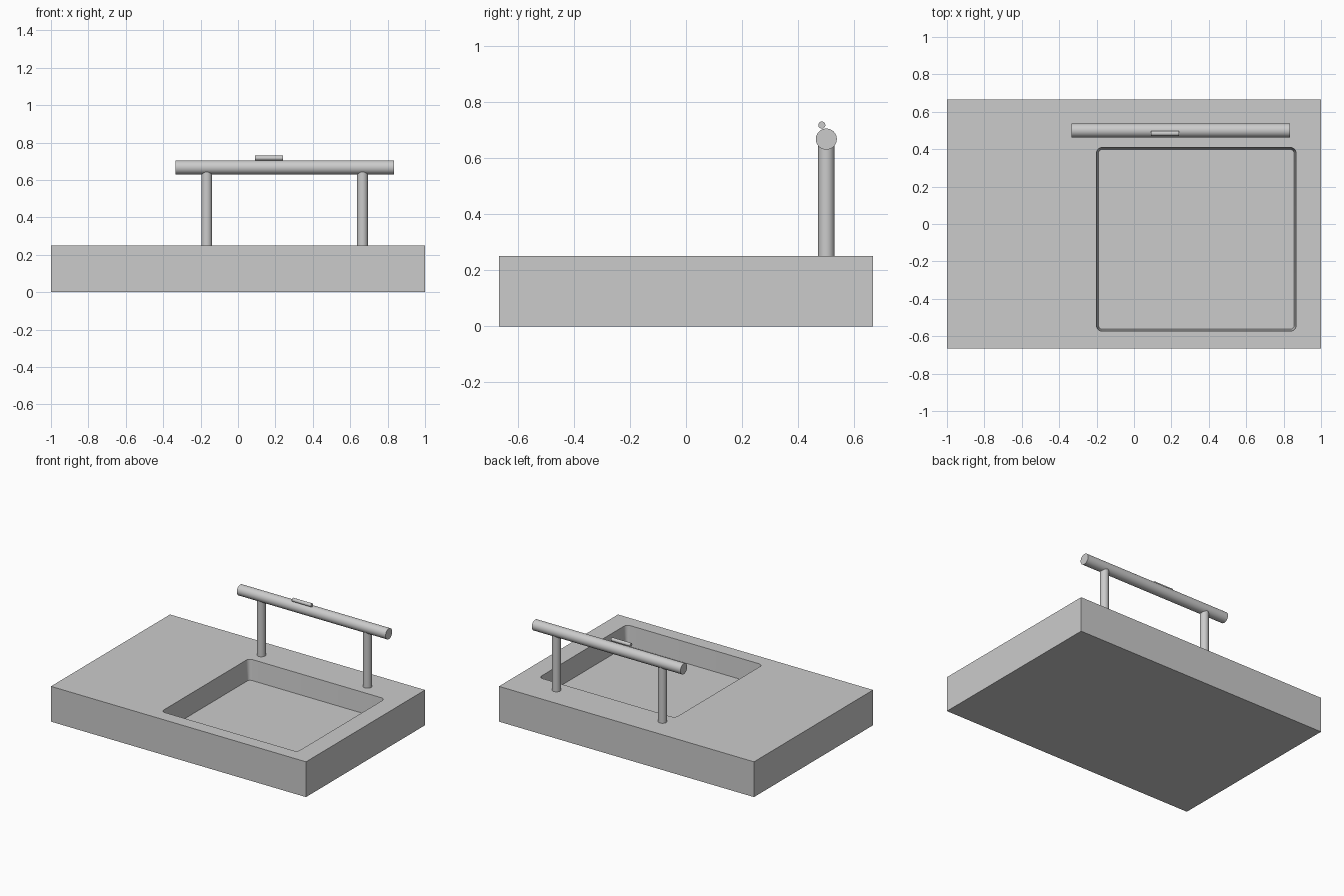
import bpy, bmesh, math
from mathutils import Matrix, Vector

old = bpy.data.objects.get("Cube")
if old:
    bpy.data.objects.remove(old, do_unlink=True)

grey = bpy.data.materials.new("plain grey")
colour = (0.6, 0.6, 0.6, 1)
grey.diffuse_color = colour
grey.use_nodes = True
grey.node_tree.nodes["Principled BSDF"].inputs["Base Color"].default_value = colour


def make_object(name, bm):
    bmesh.ops.recalc_face_normals(bm, faces=bm.faces)
    mesh = bpy.data.meshes.new(name)
    bm.to_mesh(mesh)
    bm.free()
    mesh.materials.append(grey)
    obj = bpy.data.objects.new(name, mesh)
    bpy.context.collection.objects.link(obj)
    return obj


def smooth(obj):
    bpy.ops.object.select_all(action="DESELECT")
    obj.select_set(True)
    bpy.context.view_layer.objects.active = obj
    bpy.ops.object.shade_smooth_by_angle(angle=math.radians(30))


def rod(name, centre, length, radius, along_x=False):
    bm = bmesh.new()
    turn = Matrix.Rotation(math.pi / 2, 4, "Y") if along_x else Matrix()
    bmesh.ops.create_cone(bm, cap_ends=True, segments=40, radius1=radius,
                          radius2=radius, depth=length,
                          matrix=Matrix.Translation(centre) @ turn)
    smooth(make_object(name, bm))


def rounded_ring(bm, centre, half_x, half_y, radius, z, steps=6):
    verts = []
    for quarter, (sx, sy) in enumerate([(1, 1), (-1, 1), (-1, -1), (1, -1)]):
        for i in range(steps + 1):
            a = (quarter + i / steps) * math.pi / 2
            verts.append(bm.verts.new((
                centre[0] + sx * (half_x - radius) + radius * math.cos(a),
                centre[1] + sy * (half_y - radius) + radius * math.sin(a), z)))
    return verts


# Solid counter block
bm = bmesh.new()
bmesh.ops.create_cube(bm, size=1)
bmesh.ops.scale(bm, vec=Vector((2, 4 / 3, 0.25)), verts=bm.verts)
bmesh.ops.translate(bm, vec=Vector((0, 0, 0.125)), verts=bm.verts)
counter = make_object("counter_block", bm)

# Basin cutter: rounded and slightly tapered towards the floor
bm = bmesh.new()
middle = (0.333, -0.082)
rings = [rounded_ring(bm, middle, 0.523, 0.48, 0.02, 0.107),
         rounded_ring(bm, middle, 0.534, 0.491, 0.031, 0.25),
         rounded_ring(bm, middle, 0.534, 0.491, 0.031, 0.35)]
for low, high in zip(rings, rings[1:]):
    for i in range(len(low)):
        j = (i + 1) % len(low)
        bm.faces.new((low[i], low[j], high[j], high[i]))
bm.faces.new(rings[0])
bm.faces.new(rings[-1])
cutter = make_object("basin_cutter", bm)
cutter.hide_render = True

cut = counter.modifiers.new("basin", "BOOLEAN")
cut.operation = "DIFFERENCE"
cut.solver = "EXACT"
cut.object = cutter
bpy.context.view_layer.objects.active = counter
bpy.ops.object.modifier_apply(modifier=cut.name)
bpy.data.objects.remove(cutter, do_unlink=True)
smooth(counter)

# Tap: two posts, a cross bar and a small lever on top
for name, x in (("right_post", -0.167), ("left_post", 0.666)):
    rod(name, (x, 0.5, 0.45), 0.4, 0.029)
rod("cross_bar", (0.25, 0.5, 0.667), 1.166, 0.0375, along_x=True)
rod("lever", (0.166, 0.484, 0.717), 0.15, 0.0125, along_x=True)
